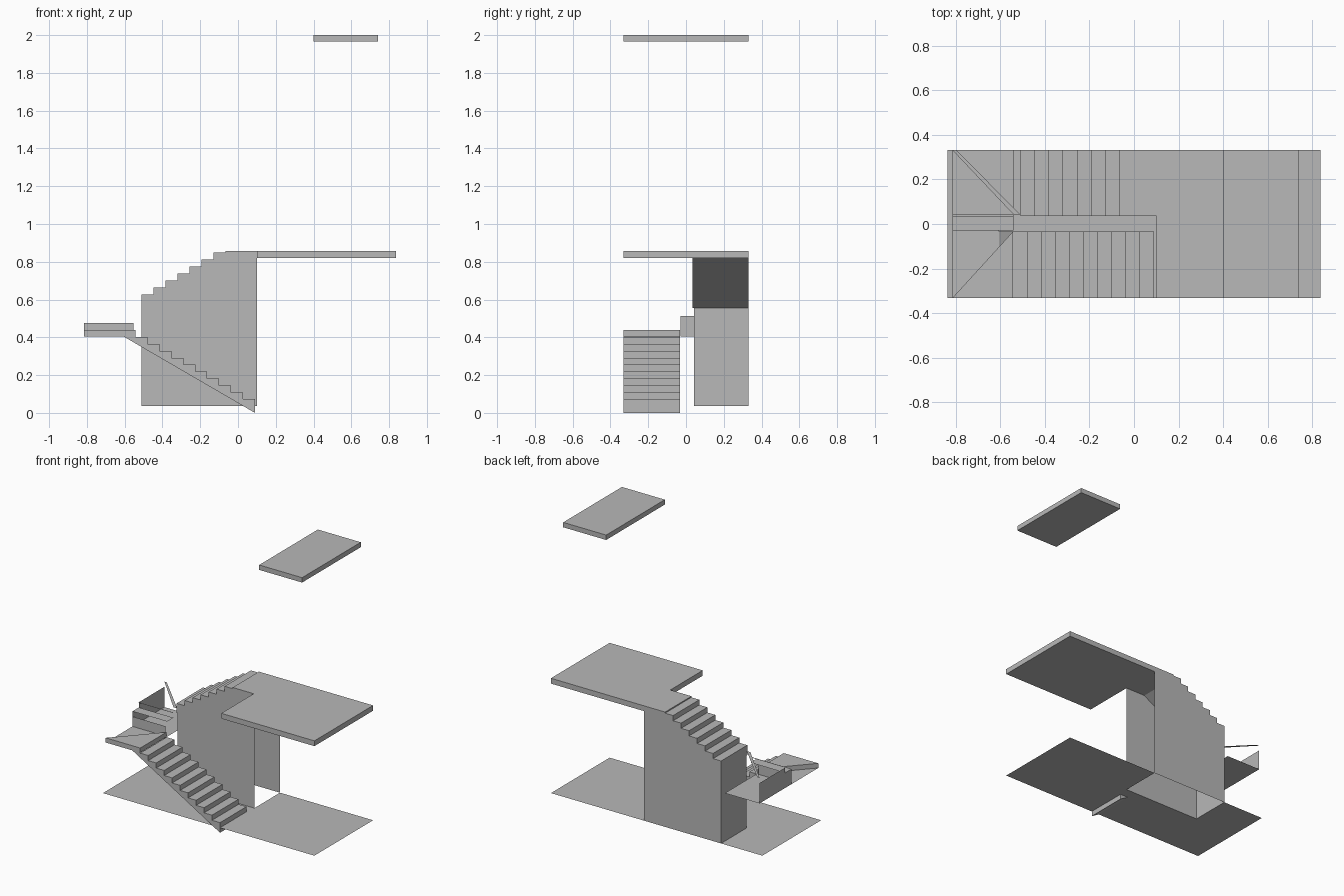
import bpy

cube = bpy.data.objects.get("Cube")
if cube:
    bpy.data.objects.remove(cube, do_unlink=True)

# One plain grey for everything
grey = bpy.data.materials.new("plain grey")
grey.use_nodes = True
grey.diffuse_color = (0.48, 0.48, 0.48, 1)
for node in grey.node_tree.nodes:
    if node.type == 'BSDF_PRINCIPLED':
        node.inputs["Base Color"].default_value = grey.diffuse_color
        node.inputs["Roughness"].default_value = 0.8


def make(name, verts, faces):
    mesh = bpy.data.meshes.new(name)
    mesh.from_pydata(verts, [], faces)
    mesh.materials.append(grey)
    obj = bpy.data.objects.new(name, mesh)
    bpy.context.collection.objects.link(obj)
    return obj


def sheet(name, *polygons):
    """Thin surfaces, each polygon given by its corners."""
    verts, faces = [], []
    for poly in polygons:
        faces.append(range(len(verts), len(verts) + len(poly)))
        verts += poly
    return make(name, verts, faces)


def prism(name, low, high, open_sides=()):
    """Join two matching outlines; listed sides stay open."""
    n = len(low)
    sides = [(i, (i + 1) % n, n + (i + 1) % n, n + i)
             for i in range(n) if i not in open_sides]
    return make(name, low + high, [range(n - 1, -1, -1), range(n, 2 * n)] + sides)


def slab(name, outline, z0, z1):
    return prism(name, [(x, y, z0) for x, y in outline],
                 [(x, y, z1) for x, y in outline])


def flight(name, profile, y0, y1, open_sides=()):
    return prism(name, [(x, y0, z) for x, z in profile],
                 [(x, y1, z) for x, z in profile], open_sides)


def rect(x0, x1, y0, y1):
    return [(x0, y0), (x1, y0), (x1, y1), (x0, y1)]


def flat(outline, z):
    return [(x, y, z) for x, y in outline]


END, SIDE = 0.8375, 0.332      # half length and half width
GROUND = 0.036
WALL_L, WALL_R, WALL_Y = -0.51, 0.10, 0.042
OUT = -0.815                   # outer edge of the turning steps
DECK, DECK_LOW = 0.858, 0.82
SOFFIT = 0.404
RISE = 0.0373

# Ground floor, open under the stair enclosure
sheet("ground_floor",
      flat(rect(-END, END, -SIDE, WALL_Y), GROUND),
      flat(rect(-END, WALL_L, WALL_Y, SIDE), GROUND),
      flat(rect(WALL_R, END, WALL_Y, SIDE), GROUND))

# Upper floor and roof slab
slab("upper_floor", rect(WALL_R, END, -SIDE, SIDE), DECK_LOW, DECK)
slab("roof_slab", rect(0.40, 0.74, -SIDE, SIDE), 1.965, 2.0)

# Lower flight: sawtooth profile with sloping underside
profile = [(0.09, 0.0)]
x, z = 0.09, GROUND
for step in range(10):
    z += 0.0365
    profile += [(x, z), (x - 0.0632, z)]
    x -= 0.0632
first_turn = z + 0.0365
profile += [(x, SOFFIT), (-0.605, SOFFIT)]
count = len(profile)
flight("lower_flight", profile, -SIDE, -0.033, (count - 2, count - 3))

# Upper flight running into the landing strip
profile = [(WALL_L, 0.555)]
x, z = WALL_L, 0.626
for step in range(7):
    profile += [(x, z), (x + 0.0633, z)]
    x, z = x + 0.0633, z + RISE
profile += [(x, DECK), (WALL_R, DECK), (WALL_R, DECK_LOW), (-0.055, DECK_LOW)]
flight("upper_flight", profile, 0.035, SIDE)

# Enclosure walls below the upper flight, open on the far end
outline = [(WALL_L, GROUND), (WALL_R, GROUND), (WALL_R, DECK_LOW),
           (-0.055, DECK_LOW), (WALL_L, 0.555)]
sheet("enclosure_walls",
      [(x, WALL_Y, z) for x, z in outline],
      [(x, SIDE, z) for x, z in reversed(outline)],
      [(WALL_L, WALL_Y, GROUND), (WALL_L, WALL_Y, 0.555),
       (WALL_L, SIDE, 0.555), (WALL_L, SIDE, GROUND)])

# First turning step
slab("first_turning_step",
     [(OUT, -SIDE), (-0.542, -SIDE), (-0.542, -0.033)], SOFFIT, first_turn)

# Soffit below the turning steps
sheet("turn_soffit",
      flat(rect(OUT, -0.605, -SIDE, -0.03), SOFFIT),
      flat(rect(OUT, -0.54, -0.03, SIDE), SOFFIT))

# Riser and middle tread of the turn
tread_z = first_turn + 2 * RISE
sheet("turn_riser",
      [(OUT, -0.03, SOFFIT), (-0.552, -0.03, SOFFIT),
       (-0.552, -0.03, first_turn + RISE), (OUT, -0.03, first_turn + RISE)])
sheet("turn_middle_tread", flat(rect(OUT, -0.54, -0.03, WALL_Y), tread_z))

# Outer side wall of the turn, stepping up with the treads
sheet("turn_side_wall",
      [(OUT, -0.03, SOFFIT), (OUT, -0.03, tread_z), (OUT, WALL_Y, tread_z),
       (OUT, WALL_Y, tread_z + RISE), (OUT, SIDE, tread_z + RISE),
       (OUT, SIDE, SOFFIT)])

# Narrow nosings of the last two turning steps
sheet("turn_nosings",
      flat(rect(OUT, -0.54, 0.034, WALL_Y), tread_z + RISE),
      flat([(OUT, SIDE), (-0.54, WALL_Y), (WALL_L, WALL_Y), (-0.797, SIDE)],
           tread_z + 2 * RISE))
